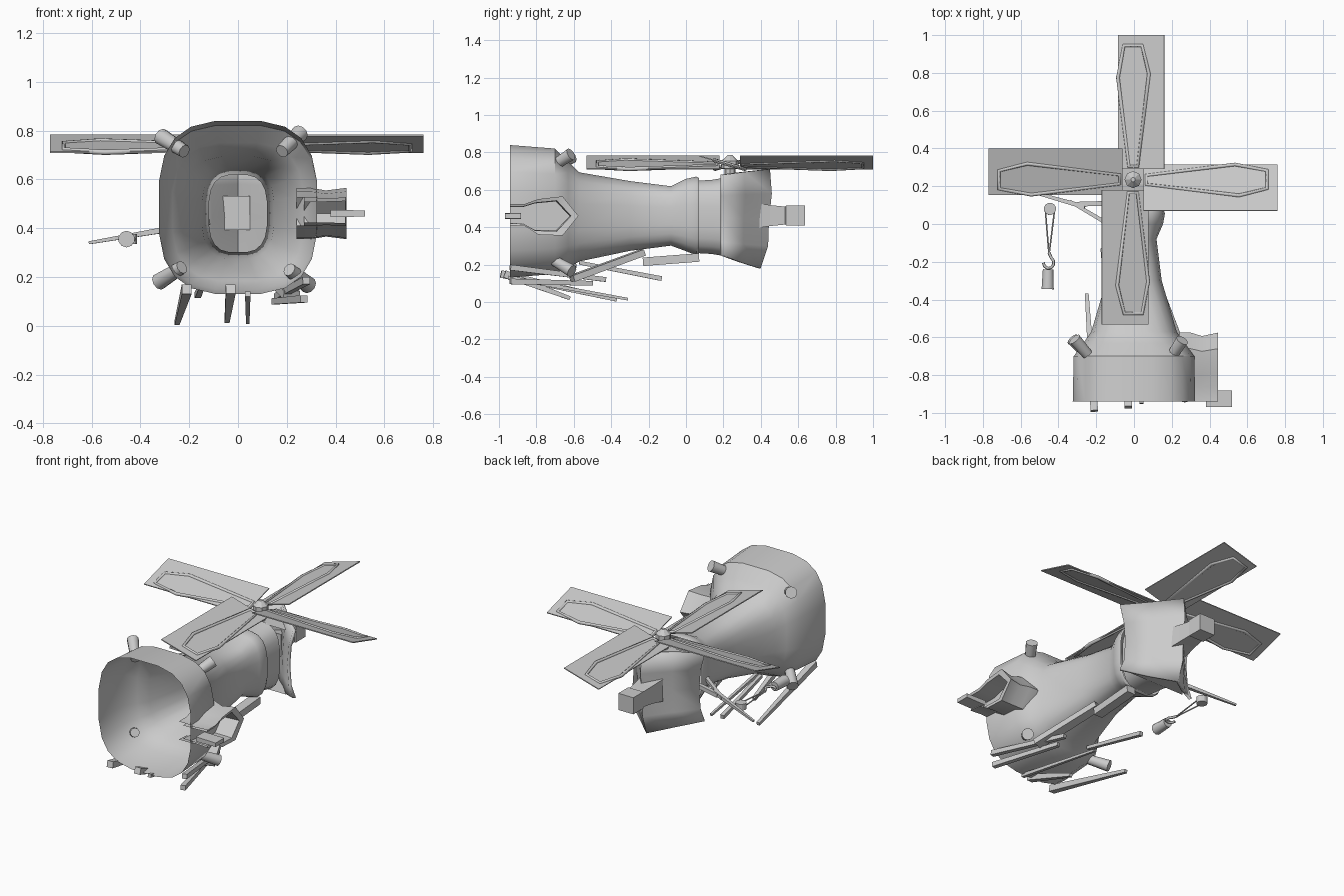
import bpy, bmesh, math
from mathutils import Vector, Matrix

if "Cube" in bpy.data.objects:
    bpy.data.objects.remove(bpy.data.objects["Cube"])


def mesh_object(name, verts, faces, smooth=None, thick=0):
    me = bpy.data.meshes.new(name)
    me.from_pydata([tuple(v) for v in verts], [], faces)
    bm = bmesh.new()
    bm.from_mesh(me)
    bmesh.ops.recalc_face_normals(bm, faces=bm.faces)
    bm.to_mesh(me)
    bm.free()
    ob = bpy.data.objects.new(name, me)
    bpy.context.collection.objects.link(ob)
    if thick:
        mod = ob.modifiers.new("thickness", 'SOLIDIFY')
        mod.thickness = thick
        mod.offset = 0
    if smooth:
        bpy.ops.object.select_all(action='DESELECT')
        bpy.context.view_layer.objects.active = ob
        ob.select_set(True)
        bpy.ops.object.shade_smooth_by_angle(angle=math.radians(smooth))
    return ob


def loft(name, rings, caps=True, smooth=None, thick=0):
    n = len(rings[0])
    verts = [v for r in rings for v in r]
    faces = [(i * n + j, i * n + (j + 1) % n, (i + 1) * n + (j + 1) % n, (i + 1) * n + j)
             for i in range(len(rings) - 1) for j in range(n)]
    if caps:
        faces += [tuple(range(n)), tuple(range(len(verts) - n, len(verts)))]
    return mesh_object(name, verts, faces, smooth, thick)


def stick(name, a, b, wa, wb, ha=None, hb=None, sides=4, smooth=None):
    """Tapered bar between two points."""
    a, b = Vector(a), Vector(b)
    d = (b - a).normalized()
    side = d.cross(Vector((0, 0, 1))).normalized()
    up = side.cross(d)
    rings = []
    for p, w, h in ((a, wa, ha or wa), (b, wb, hb or wb)):
        ring = []
        for k in range(sides):
            t = 2 * math.pi * (k + 0.5) / sides
            s = math.sqrt(0.5) if sides == 4 else 0.5
            ring.append(p + side * (w * s * math.cos(t)) + up * (h * s * math.sin(t)))
        rings.append(ring)
    return loft(name, rings, True, smooth)


def tube(name, pts, r, cyclic=False):
    cu = bpy.data.curves.new(name, 'CURVE')
    cu.dimensions = '3D'
    cu.bevel_depth = r
    cu.bevel_resolution = 1
    cu.use_fill_caps = True
    sp = cu.splines.new('POLY')
    sp.points.add(len(pts) - 1)
    for p, c in zip(sp.points, pts):
        p.co = (*c, 1)
    sp.use_cyclic_u = cyclic
    ob = bpy.data.objects.new(name, cu)
    bpy.context.collection.objects.link(ob)
    bpy.ops.object.select_all(action='DESELECT')
    bpy.context.view_layer.objects.active = ob
    ob.select_set(True)
    bpy.ops.object.convert(target='MESH')


# Hollow tower lying along y, open at its foot
def ring(y, hx, cz, hz, n=20, e=2 / 3):
    pts = []
    for k in range(n):
        t = 2 * math.pi * (k + 0.5) / n
        c, s = math.cos(t), math.sin(t)
        pts.append((hx * math.copysign(abs(c) ** e, c), y, cz + hz * math.copysign(abs(s) ** e, s)))
    return pts


tower = [(-.94, .327, .485, .357), (-.70, .322, .485, .338), (-.63, .27, .467, .285),
         (-.57, .228, .455, .24), (-.30, .148, .46, .188), (-.08, .12, .46, .16),
         (0, .155, .465, .195), (.055, .165, .46, .212), (.07, .16, .46, .205)]
loft("tower", [ring(*r) for r in tower], False, 40)
loft("cap_neck", [ring(*r) for r in ((.06, .14, .455, .195), (.14, .145, .455, .2),
                                     (.21, .15, .455, .212))], False, 40)

# Saddle roof with its ridge along z, flared at both gables
verts, faces = [], []
xs = (-1, -.5, 0, .5, 1)
rows = [(.18, .25, .39, .265), (.30, .32, .43, .235), (.44, .45, .435, .225),
        (.58, .57, .45, .235), (.71, .68, .44, .265)]
for ridge_z, eave_z, ridge_y, eave_x in rows:
    for u in xs:
        a = abs(u)
        verts.append((u * eave_x, ridge_y + (.19 - ridge_y) * (1.15 * a - .15 * a * a),
                      ridge_z + (eave_z - ridge_z) * a))
for i in range(4):
    for j in range(4):
        faces.append((i * 5 + j, i * 5 + j + 1, i * 5 + j + 6, i * 5 + j + 5))
mesh_object("roof", verts, faces, 30, .018)
for name, z in (("gable_front", .66), ("gable_back", .25)):
    mesh_object(name, [(-.2, .2, z), (.2, .2, z), (0, .41, z)], [(0, 1, 2)])


# Chimney
def rect(y, h, cz=.462, cx=-.02):
    return [(cx - h, y, cz - h), (cx + h, y, cz - h), (cx + h, y, cz + h), (cx - h, y, cz + h)]


loft("chimney", [rect(.36, .07), rect(.45, .056), rect(.53, .048), rect(.535, .053), rect(.635, .053)])

# Four pitched sails with tube frames
hub = Vector((-.005, .235, 0))
plane = lambda x, y: Vector((x, y, .711 + .07 * (x + .08) / .245))
for k in range(4):
    rot = Matrix.Rotation(-k * math.pi / 2, 3, 'Z')
    board = [hub + rot @ plane(x, y) for x, y in ((-.08, .055), (.165, .055), (.165, .766), (-.08, .766))]
    mesh_object("sail_board", board, [(0, 1, 2, 3)], None, .006)
    frame = [(-.022, .07), (-.08, .54), (-.048, .71), (.048, .71), (.085, .56), (.026, .07)]
    tube("sail_frame", [hub + rot @ plane(*p) for p in frame], .011, True)


# Hub and axle
def disc(z, r, n=8):
    return [(hub.x + r * math.cos(2 * math.pi * k / n), hub.y + r * math.sin(2 * math.pi * k / n), z)
            for k in range(n)]


loft("hub", [disc(.64, .03), disc(.71, .03), disc(.715, .045), disc(.755, .045), disc(.785, .012)])

# Corner pegs on the tower foot
for a, b in (((.18, -.73, .715), (.255, -.615, .79)), ((-.22, -.72, .715), (-.315, -.61, .775)),
             ((.21, -.72, .23), (.29, -.61, .165)), ((-.23, -.71, .24), (-.325, -.61, .18))):
    stick("corner_peg", a, b, .055, .07, sides=10, smooth=40)

# Flared pointed porch on the right, open to the ground
arch = [(-.94, .525), (-.86, .525), (-.79, .55), (-.66, .565), (-.575, .46),
        (-.66, .355), (-.79, .36), (-.86, .405), (-.94, .41)]
verts, faces = [], []
profile = ((.24, 1), (.30, 1), (.36, .9), (.445, 1), (.44, .78), (.36, .74), (.27, .74))
for x, s in profile:
    for y, z in arch:
        verts.append((x, -.94 + (y + .94) * (1 - (1 - s) * .5), .46 + (z - .46) * s))
for i in range(len(profile) - 1):
    for j in range(8):
        faces.append((i * 9 + j, i * 9 + j + 1, i * 9 + j + 10, i * 9 + j + 9))
mesh_object("porch", verts, faces, 35)
door = verts[-9:]
mesh_object("door", [(.325, v[1], v[2]) for v in door], [tuple(range(9))])
stick("doorstep", (.38, -.925, .46), (.52, -.925, .46), .085, .085, .03, .025)

# Loose planks and props under the tower
for a, b, wa, wb in (((-.21, -.99, .15), (-.25, -.37, .012), .04, .02),
                     ((-.03, -.97, .15), (-.045, -.62, .02), .04, .02),
                     ((.04, -.95, .13), (.04, -.31, .015), .022, .014),
                     ((.27, -.94, .11), (.15, -.5, .10), .03, .025),
                     ((.28, -.94, .185), (.16, -.43, .12), .03, .025),
                     ((-.13, -.57, .21), (-.165, -.13, .125), .02, .025)):
    stick("prop", a, b, wa, wb)
stick("plank_long", (.22, -.61, .125), (.08, -.23, .265), .07, .06, .035, .035)
stick("plank_short", (.08, -.23, .215), (.08, .07, .238), .06, .06, .045, .045)

# Hoist arm with brace, pulley, rope, hook and weight on the left
stick("hoist_arm", (-.12, .11, .425), (-.30, .105, .39), .025, .025)
stick("hoist_tip", (-.26, .09, .40), (-.61, .19, .34), .025, .012)
stick("hoist_brace", (-.12, -.01, .425), (-.34, .12, .385), .022, .018)
stick("pulley", (-.445, .08, .335), (-.445, .0801, .375), .065, .065, sides=12)
for s in (-1, 1):
    tube("rope", [(-.445 + s * .024, .07, .355), (-.45, -.165, .355)], .004)
hook = [(-.45, -.15, .355), (-.44, -.175, .355)] + [
    (-.452 + .028 * math.cos(t), -.205 + .03 * math.sin(t), .355)
    for t in [math.radians(60 - 40 * i) for i in range(7)]]
tube("hook", hook, .008)
stick("weight", (-.455, -.24, .355), (-.457, -.345, .355), .058, .068, sides=10, smooth=40)
